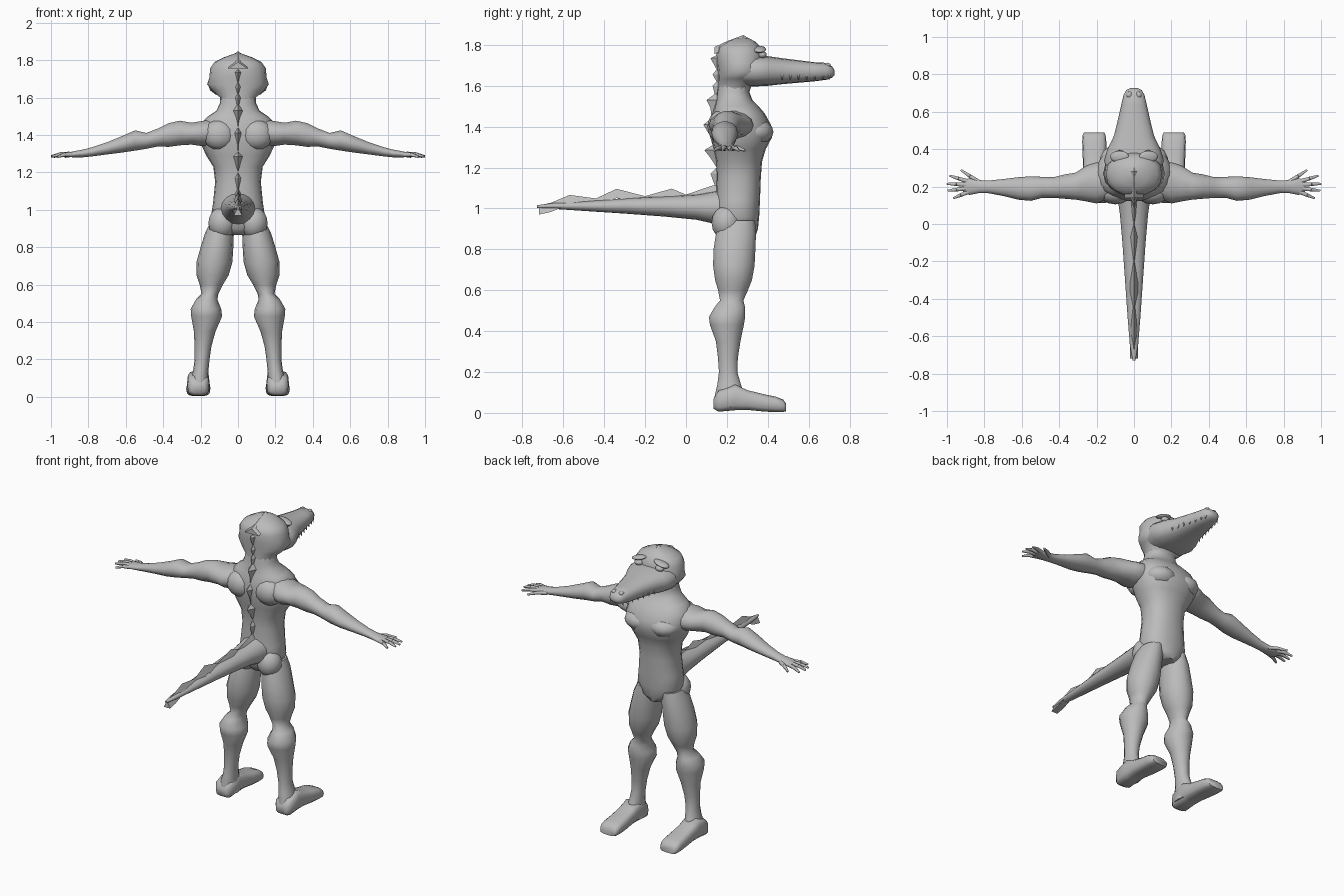
import bpy, bmesh, math
from mathutils import Vector, Matrix

skin = bpy.data.materials.new("grey_skin")
skin.diffuse_color = (0.5, 0.5, 0.5, 1)


def finish(bm, name, mirror=False, angle=60):
    bmesh.ops.recalc_face_normals(bm, faces=bm.faces)
    me = bpy.data.meshes.new(name)
    bm.to_mesh(me)
    bm.free()
    me.materials.append(skin)
    ob = bpy.data.objects.new(name, me)
    bpy.context.collection.objects.link(ob)
    bpy.ops.object.select_all(action='DESELECT')
    ob.select_set(True)
    bpy.context.view_layer.objects.active = ob
    bpy.ops.object.shade_smooth_by_angle(angle=math.radians(angle))
    if mirror:
        ob.modifiers.new("mirror", 'MIRROR').use_mirror_merge = False
    return ob


def loft(name, axis, rings, mirror=False, n=16, e=2.0):
    """Skin through oval rings: (station, a_min, a_max, b_min, b_max)."""
    bm = bmesh.new()
    loops = []
    for t, a0, a1, b0, b1 in rings:
        loop = []
        for i in range(n):
            w = 2 * math.pi * i / n
            c, s = math.cos(w), math.sin(w)
            c = math.copysign(abs(c) ** (2 / e), c)
            s = math.copysign(abs(s) ** (2 / e), s)
            a = (a0 + a1) / 2 + c * (a1 - a0) / 2
            b = (b0 + b1) / 2 + s * (b1 - b0) / 2
            loop.append(bm.verts.new({'x': (t, a, b), 'y': (a, t, b), 'z': (a, b, t)}[axis]))
        loops.append(loop)
    for p, q in zip(loops, loops[1:]):
        for i in range(n):
            j = (i + 1) % n
            bm.faces.new((p[i], p[j], q[j], q[i]))
    bm.faces.new(loops[0])
    bm.faces.new(loops[-1])
    return finish(bm, name, mirror)


def cones(name, parts, sides=6, mirror=True):
    """Tapered rods: (start, end, start radius, end radius)."""
    bm = bmesh.new()
    for p, q, r0, r1 in parts:
        p, q = Vector(p), Vector(q)
        d = q - p
        m = Matrix.Translation((p + q) / 2) @ d.to_track_quat('Z', 'Y').to_matrix().to_4x4()
        bmesh.ops.create_cone(bm, cap_ends=True, segments=sides, radius1=r0, radius2=r1,
                              depth=d.length, matrix=m)
    return finish(bm, name, mirror)


def blob(name, centre, size, tilt=0):
    bm = bmesh.new()
    m = Matrix.Translation(centre) @ Matrix.Rotation(tilt, 4, 'Y') @ Matrix.Diagonal((*size, 1))
    bmesh.ops.create_uvsphere(bm, u_segments=14, v_segments=8, radius=1, matrix=m)
    return finish(bm, name, True)


def ridge(name, pts, half, depth):
    """Zigzag fin with a triangular section along (y, z) points."""
    bm = bmesh.new()
    rows = [[bm.verts.new((0, y, z)),
             bm.verts.new((half, y + depth[0], z + depth[1])),
             bm.verts.new((-half, y + depth[0], z + depth[1]))] for y, z in pts]
    for p, q in zip(rows, rows[1:]):
        for i in range(3):
            j = (i + 1) % 3
            bm.faces.new((p[i], p[j], q[j], q[i]))
    bm.faces.new(rows[0])
    bm.faces.new(rows[-1])
    return finish(bm, name, angle=30)


# torso and neck
loft("torso", 'z', [
    (0.865, -.05, .05, .18, .34), (0.90, -.11, .11, .15, .352), (0.96, -.145, .145, .14, .358),
    (1.04, -.133, .133, .145, .362), (1.15, -.122, .122, .15, .366), (1.23, -.132, .132, .148, .372),
    (1.29, -.17, .17, .135, .39), (1.35, -.197, .197, .125, .422), (1.41, -.205, .205, .12, .415),
    (1.465, -.195, .195, .13, .385), (1.50, -.16, .16, .14, .355), (1.53, -.115, .115, .148, .325),
    (1.57, -.097, .097, .152, .31), (1.62, -.09, .09, .16, .32)], n=20, e=2.3)
blob("chest_muscle", (.085, .33, 1.375), (.10, .098, .065))
blob("shoulder_blade", (.10, .17, 1.40), (.09, .065, .08))
blob("buttock", (.085, .20, .93), (.075, .075, .085))

# head
loft("skull", 'z', [
    (1.57, -.095, .095, .155, .31), (1.60, -.095, .095, .155, .32), (1.635, -.135, .135, .155, .36),
    (1.67, -.165, .165, .155, .385), (1.71, -.152, .152, .15, .385), (1.755, -.15, .15, .15, .38),
    (1.79, -.125, .125, .16, .365), (1.815, -.075, .075, .20, .34), (1.835, -.02, .02, .25, .305)], e=2.2)
loft("snout", 'y', [
    (.27, -.14, .14, 1.60, 1.74), (.34, -.16, .16, 1.597, 1.75), (.40, -.142, .142, 1.60, 1.745),
    (.47, -.108, .108, 1.608, 1.735), (.55, -.088, .088, 1.615, 1.725), (.63, -.07, .07, 1.622, 1.715),
    (.69, -.056, .056, 1.63, 1.712), (.715, -.042, .042, 1.64, 1.695), (.727, -.02, .02, 1.652, 1.675)], e=2.4)
blob("eye", (.075, .373, 1.752), (.028, .022, .018))
blob("brow", (.078, .36, 1.778), (.052, .032, .013), .25)
blob("nostril", (.025, .69, 1.70), (.016, .018, .013))
cones("teeth", [((.10 - .26 * (y - .47), y, 1.655), (.105 - .26 * (y - .47), y, 1.628), .008, .001)
                for y in (.47, .51, .55, .59, .63, .67, .70)])

# arms and hands
loft("arm", 'x', [
    (.10, .15, .32, 1.34, 1.49), (.20, .11, .33, 1.34, 1.475), (.25, .12, .315, 1.347, 1.467),
    (.31, .13, .275, 1.343, 1.478), (.37, .135, .265, 1.335, 1.465), (.43, .14, .25, 1.337, 1.435),
    (.49, .14, .252, 1.325, 1.412), (.55, .124, .255, 1.315, 1.426), (.62, .13, .25, 1.305, 1.395),
    (.70, .15, .24, 1.295, 1.362), (.78, .165, .232, 1.285, 1.335), (.83, .165, .235, 1.28, 1.322),
    (.88, .155, .245, 1.28, 1.313), (.915, .17, .235, 1.282, 1.305)], True, 14)
fingers = []
for base, tip in (((.83, .225), (.925, .288)), ((.89, .228), (.985, .258)), ((.90, .21), (1.0, .215)),
                  ((.90, .19), (.995, .178)), ((.885, .172), (.965, .138))):
    z = 1.298 - .1 * abs(base[1] - .2)
    mid = [(a + b) / 2 for a, b in zip(base, tip)]
    fingers += [((*base, z), (*mid, z), .014, .011), ((*mid, z), (*tip, z - .012), .011, .006)]
cones("fingers", fingers)

# legs and feet
loft("leg", 'z', [
    (.94, .03, .145, .16, .34), (.88, .022, .175, .145, .345), (.80, .025, .20, .132, .342),
    (.72, .03, .222, .13, .338), (.65, .05, .222, .14, .325), (.60, .08, .205, .155, .305),
    (.55, .105, .195, .165, .282), (.52, .11, .225, .14, .29), (.47, .09, .253, .11, .292),
    (.43, .085, .25, .115, .285), (.35, .12, .236, .145, .268), (.27, .142, .232, .155, .255),
    (.20, .152, .232, .16, .252), (.14, .158, .24, .152, .27), (.08, .155, .26, .138, .29),
    (.03, .15, .265, .14, .29)], True, 14)
loft("foot", 'y', [
    (.135, .175, .25, .02, .07), (.16, .155, .27, .005, .11), (.24, .152, .272, .012, .14),
    (.30, .152, .272, .014, .112), (.38, .148, .275, .006, .092), (.44, .148, .277, .003, .08),
    (.475, .152, .275, .004, .066), (.49, .16, .266, .008, .045)], True, 14, 3.2)

# tail
loft("tail", 'y', [
    (.22, -.10, .10, .90, 1.10), (.14, -.088, .088, .925, 1.085), (.05, -.075, .075, .945, 1.068),
    (-.10, -.062, .062, .96, 1.06), (-.30, -.048, .048, .975, 1.05), (-.50, -.034, .034, .988, 1.035),
    (-.65, -.022, .022, .998, 1.026), (-.73, -.008, .008, 1.003, 1.016)])

# spiny crests along tail, back and head
ridge("tail_crest", [(.17, 1.12), (.13, 1.112), (.0, 1.068), (-.07, 1.097), (-.20, 1.06), (-.34, 1.096),
                     (-.44, 1.049), (-.57, 1.066), (-.66, 1.028), (-.72, 1.015)], .022, (0, -.045))
ridge("back_crest", [(.145, 1.10), (.12, 1.17), (.15, 1.2), (.118, 1.25), (.09, 1.285), (.13, 1.31), (.115, 1.36),
                     (.085, 1.41), (.125, 1.44), (.12, 1.49), (.10, 1.53), (.14, 1.56), (.13, 1.60),
                     (.15, 1.62), (.13, 1.655), (.15, 1.68), (.12, 1.735), (.15, 1.75), (.14, 1.79),
                     (.17, 1.80)], .03, (.06, 0))
ridge("head_crest", [(.14, 1.79), (.20, 1.818), (.28, 1.848), (.34, 1.815), (.365, 1.785)], .05, (0, -.035))
